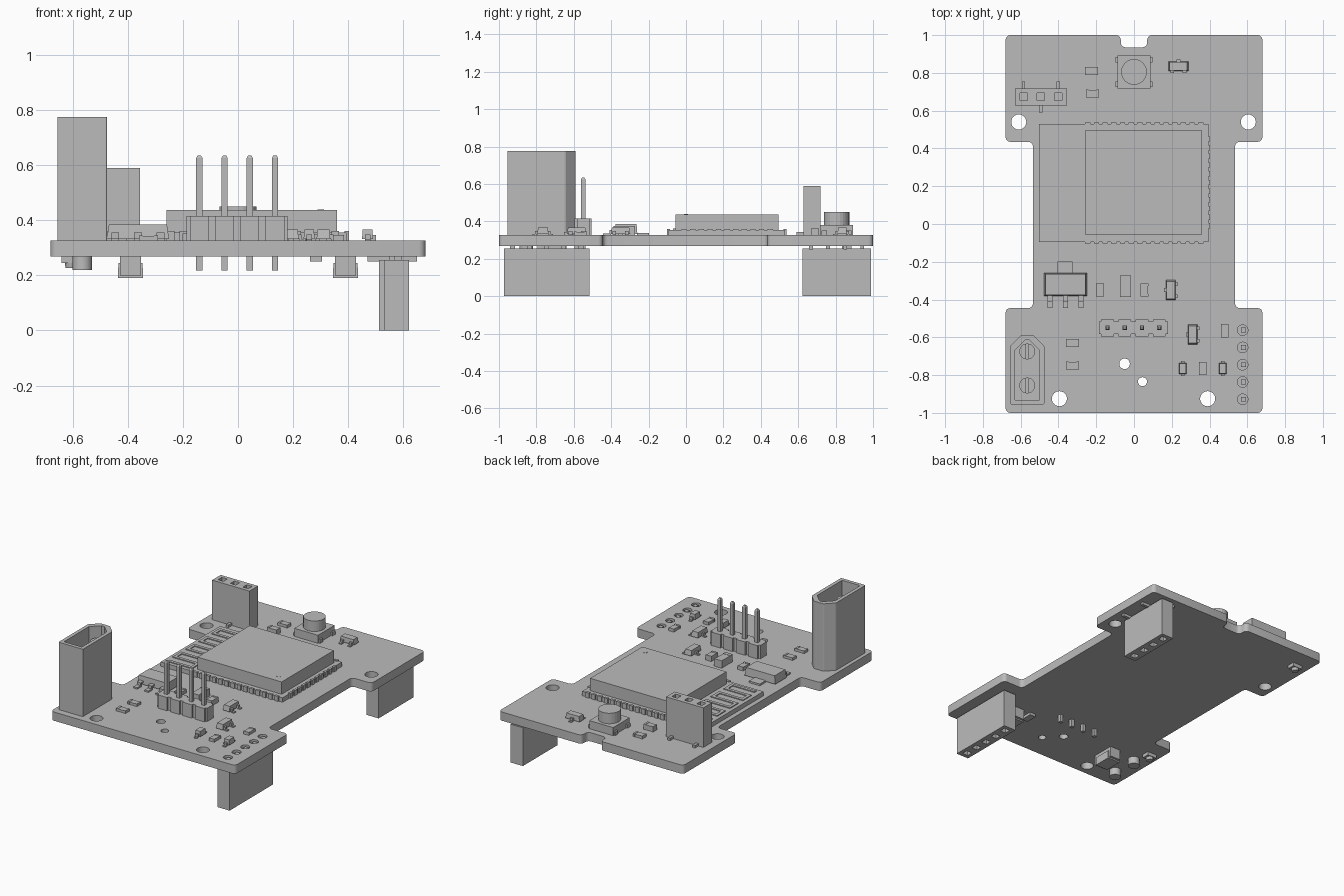
import bpy, bmesh, math
from mathutils import Matrix, Vector

cube = bpy.data.objects.get("Cube")
if cube:
    bpy.data.objects.remove(cube, do_unlink=True)

grey = bpy.data.materials.new("plain grey")
grey.use_nodes = True
grey.diffuse_color = (0.5, 0.5, 0.5, 1)
grey.node_tree.nodes["Principled BSDF"].inputs["Base Color"].default_value = (0.5, 0.5, 0.5, 1)

BOTTOM, TOP = 0.268, 0.326
PITCH = 0.0915


def finish(name, bm):
    bmesh.ops.recalc_face_normals(bm, faces=bm.faces)
    me = bpy.data.meshes.new(name)
    bm.to_mesh(me)
    bm.free()
    me.materials.append(grey)
    ob = bpy.data.objects.new(name, me)
    bpy.context.collection.objects.link(ob)
    return ob


def add_box(bm, x, y, z0, z1, w, d, taper=1.0):
    m = Matrix.Translation((x, y, (z0 + z1) / 2)) @ Matrix.Diagonal((w, d, z1 - z0, 1))
    vs = bmesh.ops.create_cube(bm, size=1, matrix=m)["verts"]
    for v in vs:
        if v.co.z > (z0 + z1) / 2:
            v.co.x = x + (v.co.x - x) * taper
            v.co.y = y + (v.co.y - y) * taper


def add_cyl(bm, x, y, z0, z1, r, r2=None, sides=24):
    bmesh.ops.create_cone(bm, cap_ends=True, segments=sides, radius1=r,
                          radius2=r if r2 is None else r2, depth=z1 - z0,
                          matrix=Matrix.Translation((x, y, (z0 + z1) / 2)))


def prism(name, points, z0, z1, rounding=0.0):
    bm = bmesh.new()
    face = bm.faces.new([bm.verts.new((x, y, z0)) for x, y in points])
    if rounding:
        bmesh.ops.bevel(bm, geom=bm.verts[:], offset=rounding, segments=4,
                        profile=0.5, affect='VERTICES')
    ext = bmesh.ops.extrude_face_region(bm, geom=bm.faces[:])
    for v in ext["geom"]:
        if isinstance(v, bmesh.types.BMVert):
            v.co.z = z1
    return finish(name, bm)


def cut(ob, cutter):
    mod = ob.modifiers.new("cut", 'BOOLEAN')
    mod.operation, mod.solver, mod.object = 'DIFFERENCE', 'EXACT', cutter
    cutter.hide_render = True
    dg = bpy.context.evaluated_depsgraph_get()
    me = bpy.data.meshes.new_from_object(ob.evaluated_get(dg))
    ob.modifiers.clear()
    ob.data = me
    bpy.data.objects.remove(cutter, do_unlink=True)


def smooth(ob):
    bpy.ops.object.select_all(action='DESELECT')
    ob.select_set(True)
    bpy.context.view_layer.objects.active = ob
    bpy.ops.object.shade_smooth_by_angle()


# Circuit board with notch, mounting holes and plated holes
half = [(0.07, 1), (0.68, 1), (0.68, 0.435), (0.535, 0.435),
        (0.535, -0.445), (0.68, -0.445), (0.68, -1)]
outline = [(0.07, 0.935)] + half + [(-x, y) for x, y in reversed(half)] + [(-0.07, 0.935)]
board = prism("circuit_board", outline, BOTTOM, TOP, 0.025)
pin_rows = [-0.745 + PITCH * (i - 2) for i in range(5)]
bm = bmesh.new()
for x, y, r in [(-0.61, 0.54, 0.04), (0.605, 0.54, 0.04), (-0.395, -0.925, 0.04),
                (0.39, -0.925, 0.04), (-0.05, -0.74, 0.028), (0.045, -0.835, 0.024)]:
    add_cyl(bm, x, y, 0.2, 0.4, r)
for y in pin_rows:
    add_cyl(bm, 0.575, y, 0.2, 0.4, 0.028)
cut(board, finish("board_hole_cutter", bm))
smooth(board)

# Radio module: carrier, shield, edge pads and meander antenna
bm = bmesh.new()
add_box(bm, -0.055, 0.218, TOP, 0.355, 0.898, 0.625)
for i in range(14):
    for y in (-0.094, 0.53):
        add_box(bm, -0.245 + i * 0.046, y, TOP, 0.36, 0.028, 0.016)
for i in range(11):
    add_box(bm, 0.394, -0.01 + i * 0.046, TOP, 0.36, 0.016, 0.028)
finish("radio_module_board", bm)
bm = bmesh.new()
add_box(bm, 0.05, 0.22, 0.355, 0.437, 0.62, 0.55)
add_cyl(bm, 0.3, 0.0, 0.437, 0.439, 0.012)
finish("radio_shield", bm)
bm = bmesh.new()
for i in range(9):
    y = -0.06 + i * 0.068
    add_box(bm, -0.385, y, 0.355, 0.361, 0.17, 0.02)
    if i < 8:
        add_box(bm, -0.47 if i % 2 else -0.3, y + 0.034, 0.355, 0.361, 0.02, 0.088)
finish("radio_antenna", bm)

# Power connector: hollow keyed shell with two slotted pins
def keyed(inset):
    x0, x1, y0, y1, c = -0.655 + inset, -0.475 - inset, -0.955 + inset, -0.59 - inset, 0.055
    return [(x0, y0), (x1, y0), (x1, y1 - c), (x1 - c, y1), (x0 + c, y1), (x0, y1 - c)]


shell = prism("power_connector_shell", keyed(0), TOP, 0.775, 0.006)
cut(shell, prism("shell_cutter", keyed(0.024), 0.46, 0.9))
for label, y in (("front", -0.855), ("back", -0.675)):
    bm = bmesh.new()
    add_cyl(bm, -0.565, y, 0.44, 0.7, 0.042)
    pin = finish("power_pin_" + label, bm)
    bm = bmesh.new()
    add_box(bm, -0.565, y, 0.56, 0.8, 0.012, 0.12)
    cut(pin, finish("slot_cutter", bm))
    smooth(pin)
    bm = bmesh.new()
    add_cyl(bm, -0.565, y, 0.22, TOP, 0.036)
    smooth(finish("power_solder_pin_" + label, bm))


# Socket strips with square openings
def socket(name, x, y, z0, z1, n, along_y, opening):
    bm, holes = bmesh.new(), bmesh.new()
    length = n * PITCH
    add_box(bm, x, y, z0, z1, 0.09 if along_y else length, length if along_y else 0.09)
    for i in range(n):
        t = (i - (n - 1) / 2) * PITCH
        add_box(holes, x + (0 if along_y else t), y + (t if along_y else 0),
                opening - 0.12, opening + 0.12, 0.04, 0.04)
    body = finish(name, bm)
    cut(body, finish("socket_cutter", holes))


socket("upright_socket", -0.493, 0.673, TOP, 0.59, 3, False, 0.59)
socket("front_lower_socket", 0.575, pin_rows[2], 0, 0.255, 5, True, 0)
socket("back_lower_socket", 0.556, 0.805, 0, 0.255, 4, True, 0)
bm = bmesh.new()
for i in range(3):
    add_box(bm, -0.585 + i * PITCH, 0.735 if i != 1 else 0.61, TOP, 0.343, 0.018, 0.04)
for y in pin_rows:
    add_box(bm, 0.58, y, 0.25, 0.32, 0.026, 0.026)
for i in range(4):
    add_box(bm, 0.52 if i % 2 else 0.6, 0.805 + (i - 1.5) * PITCH, 0.25, BOTTOM, 0.1, 0.02)
finish("socket_leads", bm)

# Upright pin header: notched segments and pointed pins
bm = bmesh.new()
pins = bmesh.new()
for i in range(4):
    x = -0.003 + (i - 1.5) * PITCH
    add_box(bm, x, -0.55, TOP, 0.415, PITCH, 0.066)
    add_box(bm, x, -0.55, TOP, 0.415, PITCH - 0.024, 0.09)
    add_box(pins, x, -0.55, 0.228, 0.625, 0.023, 0.023)
    add_box(pins, x, -0.55, 0.625, 0.635, 0.023, 0.023, 0.5)
    add_box(pins, x, -0.55, 0.228, 0.218, 0.023, 0.023)
finish("pin_header_body", bm)
finish("pin_header_pins", pins)

# Push button
bm = bmesh.new()
add_box(bm, 0, 0.805, TOP, 0.38, 0.175, 0.175)
for sx in (-1, 1):
    for sy in (-1, 1):
        add_box(bm, sx * 0.085, 0.805 + sy * 0.065, TOP, 0.35, 0.026, 0.03)
button = finish("button_housing", bm)
bm = bmesh.new()
add_cyl(bm, 0, 0.805, 0.355, 0.45, 0.068)
cut(button, finish("button_cutter", bm))
bm = bmesh.new()
add_cyl(bm, 0, 0.805, 0.35, 0.386, 0.06)
smooth(finish("button_cap", bm))

# Small passives with raised end caps
bm = bmesh.new()
for x, y, w, d, h in [(-0.225, 0.81, 0.07, 0.042, 0.02), (-0.22, 0.69, 0.07, 0.042, 0.035),
                      (-0.18, -0.35, 0.042, 0.07, 0.025), (-0.045, -0.33, 0.056, 0.115, 0.05),
                      (0.055, -0.35, 0.042, 0.07, 0.035), (0.48, -0.565, 0.04, 0.07, 0.02),
                      (0.365, -0.765, 0.04, 0.07, 0.02), (-0.325, -0.63, 0.07, 0.042, 0.018),
                      (-0.325, -0.75, 0.07, 0.042, 0.018)]:
    add_box(bm, x, y, TOP, TOP + h - 0.002, w * 0.95, d * 0.95)
    for s in (-1, 1):
        if w > d:
            add_box(bm, x + s * w * 0.4, y, TOP, TOP + h, w * 0.2, d)
        else:
            add_box(bm, x, y + s * d * 0.4, TOP, TOP + h, w, d * 0.2)
finish("chip_passives", bm)


# Small transistors and diodes with gull-wing leads
def gull_part(name, x, y, w, d, leads, turn, height=0.04):
    bm = bmesh.new()
    add_box(bm, 0, 0, 0.006, height, w, d, 0.88)
    for lx, side in leads:
        add_box(bm, lx, side * (d / 2 + 0.004), 0.005, height * 0.55, 0.02, 0.014)
        add_box(bm, lx, side * (d / 2 + 0.014), 0, 0.006, 0.02, 0.022)
    bmesh.ops.transform(bm, verts=bm.verts, matrix=Matrix.Translation((x, y, TOP)) @
                        Matrix.Rotation(math.radians(turn), 4, 'Z'))
    finish(name, bm)


three = [(-0.033, -1), (0.033, -1), (0, 1)]
gull_part("transistor_back", 0.235, 0.835, 0.105, 0.05, three, 0)
gull_part("transistor_middle", 0.195, -0.35, 0.105, 0.05, three, 90)
gull_part("transistor_front", 0.31, -0.585, 0.105, 0.05, three, 90)
for i, x in enumerate((0.258, 0.47)):
    gull_part(f"diode_{i + 1}", x, -0.765, 0.04, 0.06, [(0, -1), (0, 1)], 0)

# Voltage regulator with three legs and a heat tab
bm = bmesh.new()
add_box(bm, -0.363, -0.32, TOP + 0.006, 0.385, 0.226, 0.12, 0.93)
for i in range(3):
    x = -0.445 + i * 0.082
    add_box(bm, x, -0.39, 0.345, 0.355, 0.028, 0.03)
    add_box(bm, x, -0.405, TOP, 0.355, 0.028, 0.01)
    add_box(bm, x, -0.425, TOP, 0.336, 0.028, 0.04)
add_box(bm, -0.365, -0.23, TOP, 0.338, 0.08, 0.062)
finish("voltage_regulator", bm)

# Underside parts: two clamps, a chip and two small round parts
for side in (-1, 1):
    bm = bmesh.new()
    add_box(bm, side * 0.39, -0.72, 0.2, BOTTOM, 0.076, 0.15)
    add_box(bm, side * 0.39, -0.72, 0.19, 0.245, 0.092, 0.12, 0.95)
    finish("under_clamp_left" if side > 0 else "under_clamp_right", bm)
bm = bmesh.new()
add_box(bm, 0.283, -0.68, 0.25, BOTTOM, 0.045, 0.08)
finish("under_chip", bm)
for i, (x, y) in enumerate([(-0.605, -0.57), (-0.585, 0.86)]):
    bm = bmesh.new()
    add_box(bm, x, y, 0.245, BOTTOM, 0.07, 0.05)
    add_cyl(bm, x, y, 0.226, 0.25, 0.02, 0.024, 16)
    finish(f"under_lamp_{i + 1}", bm)
